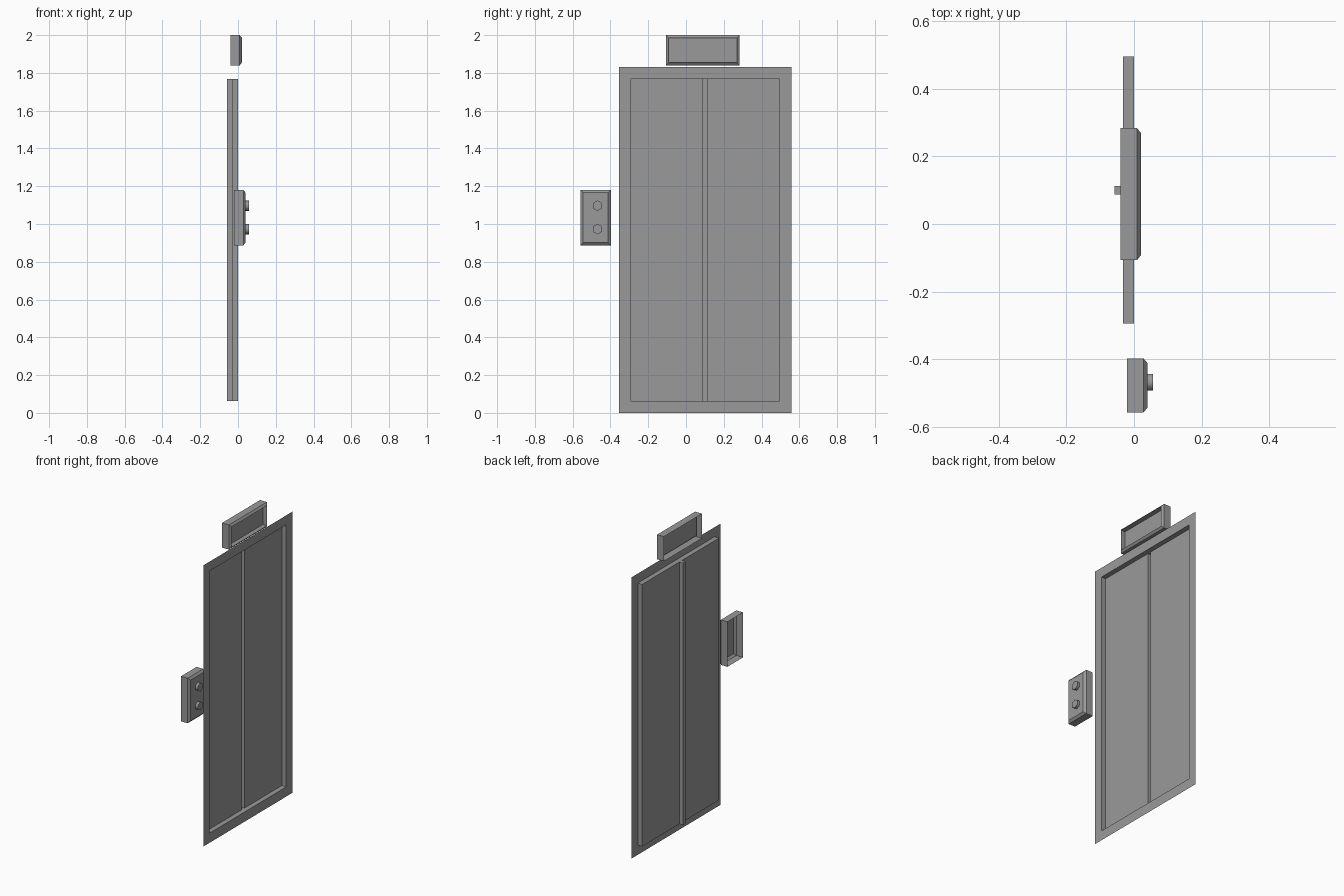
import bpy, bmesh, math
from mathutils import Matrix

if "Cube" in bpy.data.objects:
    bpy.data.objects.remove(bpy.data.objects["Cube"])

grey = bpy.data.materials.new("dark_grey")
grey.diffuse_color = (0.32, 0.32, 0.32, 1)
grey.use_nodes = True
grey.node_tree.nodes["Principled BSDF"].inputs["Base Color"].default_value = grey.diffuse_color


def finish(name, bm):
    bmesh.ops.remove_doubles(bm, verts=bm.verts, dist=1e-5)
    bmesh.ops.recalc_face_normals(bm, faces=bm.faces)
    # open sheets: make the widest front-facing surface point to +x
    big = max(bm.faces, key=lambda f: f.calc_area() * max(abs(f.normal.x), 0.01)
              + f.calc_center_median().x * 1e-6)
    if big.normal.x < 0:
        bmesh.ops.reverse_faces(bm, faces=bm.faces)
    me = bpy.data.meshes.new(name)
    bm.to_mesh(me)
    bm.free()
    me.materials.append(grey)
    ob = bpy.data.objects.new(name, me)
    bpy.context.collection.objects.link(ob)
    return ob


def rect(bm, x, y0, y1, z0, z1):
    return [bm.verts.new((x, y, z)) for y, z in
            ((y0, z0), (y1, z0), (y1, z1), (y0, z1))]


def bridge(bm, a, b):
    n = len(a)
    for i in range(n):
        j = (i + 1) % n
        bm.faces.new((a[i], a[j], b[j], b[i]))


def nested(name, y0, y1, z0, z1, steps):
    """Sheet of nested rectangles, each step is (x, inset); last is capped."""
    bm = bmesh.new()
    loops = [rect(bm, x, y0 + d, y1 - d, z0 + d, z1 - d) for x, d in steps]
    for a, b in zip(loops, loops[1:]):
        bridge(bm, a, b)
    bm.faces.new(loops[-1])
    return finish(name, bm)


# Flat surround and the reveal running back to the doors
bm = bmesh.new()
outer = rect(bm, 0, -0.355, 0.558, 0, 1.83)
inner = rect(bm, 0, -0.295, 0.496, 0.063, 1.768)
deep = rect(bm, -0.032, -0.295, 0.496, 0.063, 1.768)
bridge(bm, outer, inner)
bridge(bm, inner, deep)
finish("door_surround", bm)

# Two door leaves with a deeper groove between them
profile = [(-0.032, -0.295), (-0.032, 0.088), (-0.058, 0.088),
           (-0.058, 0.113), (-0.032, 0.113), (-0.032, 0.496)]
bm = bmesh.new()
low, high = [[bm.verts.new((x, y, z)) for x, y in profile] for z in (0.063, 1.768)]
for i in range(len(profile) - 1):
    bm.faces.new((low[i], low[i + 1], high[i + 1], high[i]))
for row in (low, high):
    bm.faces.new(row[1:5])
finish("sliding_doors", bm)

# Floor indicator: chamfered case with a recessed screen
nested("floor_indicator", -0.107, 0.284, 1.84, 2.0,
       [(-0.04, 0), (0.009, 0), (0.02, 0.014), (-0.01, 0.014)])

# Call panel: chamfered case, open at the wall side
nested("call_panel", -0.558, -0.398, 0.887, 1.18,
       [(-0.02, 0), (0.028, 0), (0.04, 0.014)])

# Hexagonal call buttons, a point facing up, smooth around the rim
for name, z in (("upper_button", 1.097), ("lower_button", 0.973)):
    bm = bmesh.new()
    rings = [[bm.verts.new((x, -0.469 + 0.028 * math.sin(a), z + 0.028 * math.cos(a)))
              for a in (i * math.pi / 3 for i in range(6))] for x in (0.04, 0.057)]
    bridge(bm, *rings)
    bm.faces.new(rings[1])
    ob = finish(name, bm)
    bpy.ops.object.select_all(action='DESELECT')
    ob.select_set(True)
    bpy.context.view_layer.objects.active = ob
    bpy.ops.object.shade_smooth_by_angle(angle=math.radians(65))
